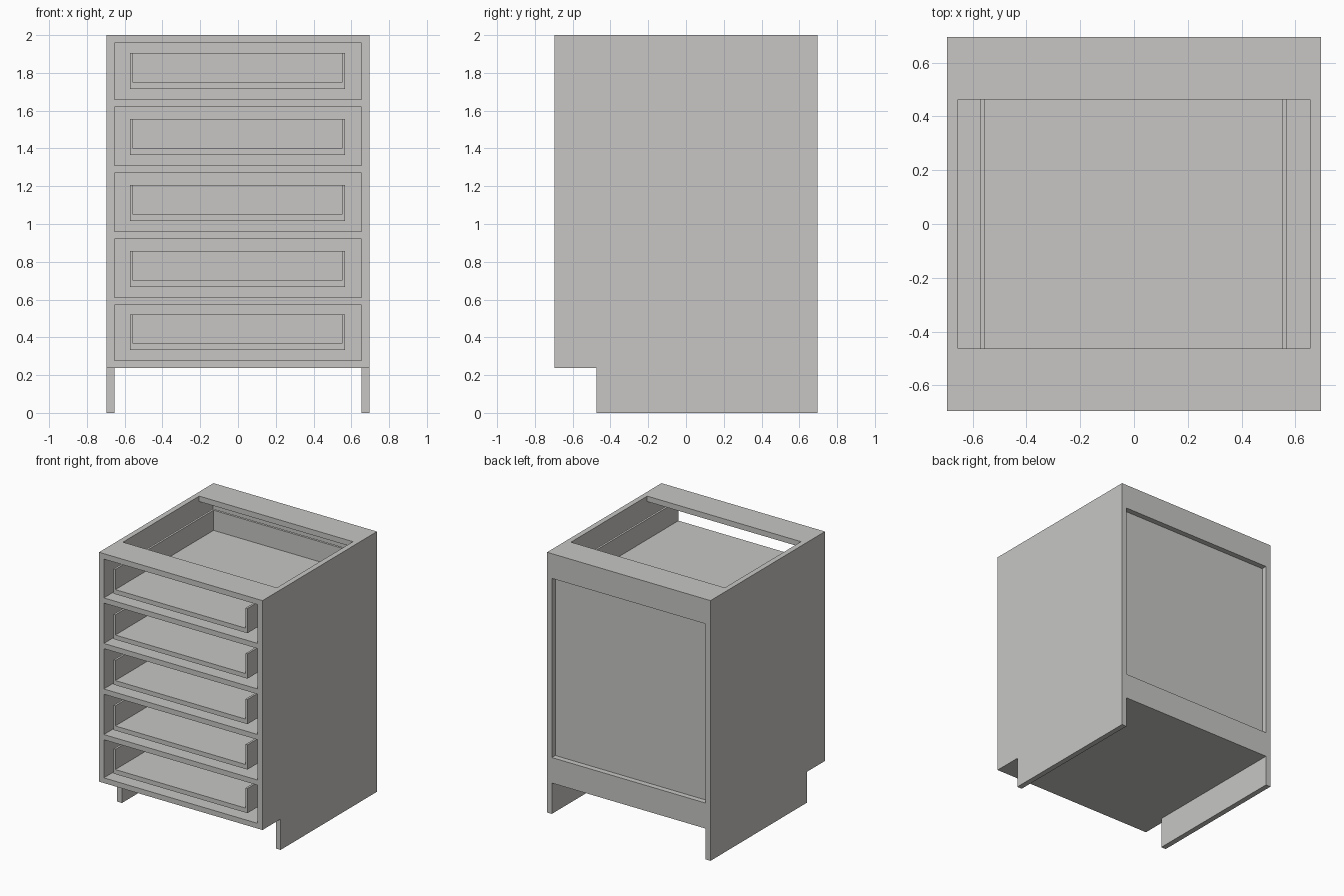
import bpy, bmesh

if "Cube" in bpy.data.objects:
    bpy.data.objects.remove(bpy.data.objects["Cube"])

W = 0.695          # half width and half depth of the cabinet
T = 0.042          # board thickness
IN = W - T + 0.001 # inner half width

grey = bpy.data.materials.new("warm_grey")
grey.diffuse_color = (0.57, 0.565, 0.55, 1)
grey.use_nodes = True
grey.node_tree.nodes["Principled BSDF"].inputs["Base Color"].default_value = grey.diffuse_color


def finish(name, bm):
    bmesh.ops.recalc_face_normals(bm, faces=bm.faces)
    mesh = bpy.data.meshes.new(name)
    bm.to_mesh(mesh)
    bm.free()
    mesh.materials.append(grey)
    ob = bpy.data.objects.new(name, mesh)
    bpy.context.collection.objects.link(ob)
    return ob


def prism(name, profile, axis, lo, hi):
    """Extrude a 2D profile along x ('x': points are y,z) or y ('y': points are x,z)."""
    bm = bmesh.new()
    pts = [(lo, a, b) if axis == 'x' else (a, lo, b) for a, b in profile]
    face = bm.faces.new([bm.verts.new(p) for p in pts])
    ext = bmesh.ops.extrude_face_region(bm, geom=[face])
    verts = [g for g in ext['geom'] if isinstance(g, bmesh.types.BMVert)]
    vec = (hi - lo, 0, 0) if axis == 'x' else (0, hi - lo, 0)
    bmesh.ops.translate(bm, verts=verts, vec=vec)
    return finish(name, bm)


def board(name, x0, x1, y0, y1, z0, z1):
    return prism(name, [(y0, z0), (y1, z0), (y1, z1), (y0, z1)], 'x', x0, x1)


# side panels with a toe-kick notch
side = [(-0.475, 0), (W, 0), (W, 2), (-W, 2), (-W, 0.237), (-0.475, 0.237)]
prism("left_side_panel", side, 'x', -W, -IN)
prism("right_side_panel", side, 'x', IN, W)

# bottom and the open top's two stretchers
board("bottom_panel", -IN, IN, -W, W, 0.237, 0.277)
board("top_front_stretcher", -IN, IN, -W, -0.463, 2 - T, 2)
board("top_back_stretcher", -IN, IN, 0.463, W, 2 - T, 2)

# back rails and the recessed back panel
board("back_upper_rail", -IN, IN, W - T, W, 1.81, 2 - T)
board("back_lower_rail", -IN, IN, W - T, W, 0.277, 0.433)
board("back_panel", -IN, IN, W - T - 0.02, W - T, 0.277, 2 - T)

# rails between the drawers
for i, z in enumerate((0.57, 0.92, 1.27, 1.62)):
    board(f"drawer_rail_{i + 1}", -IN, IN, -W, -0.463, z, z + 0.04)

# drawer boxes, open at the front: U-shaped body and a back
for i, z in enumerate((0.332, 0.667, 1.016, 1.366, 1.715)):
    top, floor = z + 0.19, z + 0.035
    u = [(-0.572, z), (0.567, z), (0.567, top), (0.551, top),
         (0.551, floor), (-0.556, floor), (-0.556, top), (-0.572, top)]
    prism(f"drawer_body_{i + 1}", u, 'y', -W, 0.515)
    board(f"drawer_back_{i + 1}", -0.556, 0.551, 0.497, 0.515, floor, top)
